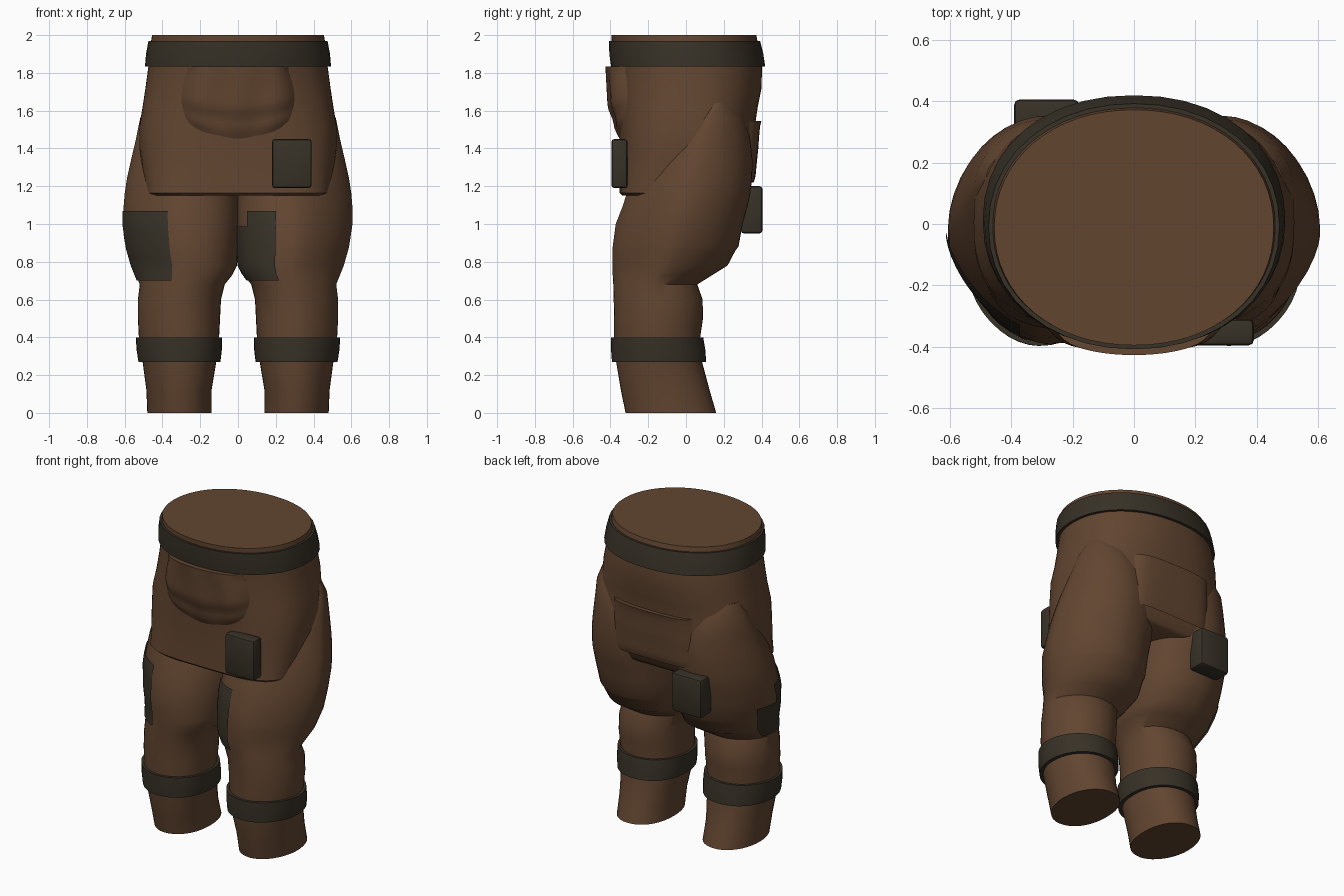
import bpy, bmesh, math

if "Cube" in bpy.data.objects:
    bpy.data.objects.remove(bpy.data.objects["Cube"])

def material(name, rgb):
    m = bpy.data.materials.new(name)
    m.diffuse_color = (*rgb, 1)
    m.use_nodes = True
    m.node_tree.nodes["Principled BSDF"].inputs["Base Color"].default_value = m.diffuse_color
    return m

BROWN = material("brown cloth", (0.122, 0.060, 0.030))
DARK = material("dark leather", (0.039, 0.031, 0.020))

def finish(name, bm, mat, angle=40):
    bmesh.ops.recalc_face_normals(bm, faces=bm.faces)
    me = bpy.data.meshes.new(name)
    bm.to_mesh(me)
    bm.free()
    ob = bpy.data.objects.new(name, me)
    bpy.context.collection.objects.link(ob)
    me.materials.append(mat)
    bpy.ops.object.select_all(action='DESELECT')
    bpy.context.view_layer.objects.active = ob
    ob.select_set(True)
    bpy.ops.object.shade_smooth_by_angle(angle=math.radians(angle))
    return ob

def ring_at(rings, z):
    """Interpolate a section (z, x0, x1, y0, y1, exponent)."""
    for a, b in zip(rings, rings[1:]):
        if a[0] <= z <= b[0]:
            t = (z - a[0]) / (b[0] - a[0])
            return [p + (q - p) * t for p, q in zip(a, b)]
    return rings[-1] if z > rings[-1][0] else rings[0]

def point(ring, deg, grow=0.0):
    z, x0, x1, y0, y1, e = ring
    c, s = math.cos(math.radians(deg)), math.sin(math.radians(deg))
    # legs are rounder on the outside, most of all at the front, and fuller inside
    if abs(x0 + x1) > 0.01:
        thigh = min(1, max(0, (z - 0.55) / 0.2))
        if c * (x0 + x1) > 0:
            e -= (0.3 + 0.25 * thigh) if s < 0 else 0.1 + 0.15 * thigh
        else:
            e += 0.2 * thigh
    bend = lambda v: math.copysign(abs(v) ** (2 / e), v)
    return ((x0 + x1) / 2 + ((x1 - x0) / 2 + grow) * bend(c),
            (y0 + y1) / 2 + ((y1 - y0) / 2 + grow) * bend(s), z)

def loft(name, rings, mat, n=40, caps=True):
    bm = bmesh.new()
    rows = [[bm.verts.new(point(r, 360 * i / n)) for i in range(n)] for r in rings]
    for a, b in zip(rows, rows[1:]):
        for i in range(n):
            j = (i + 1) % n
            bm.faces.new((a[i], a[j], b[j], b[i]))
    if caps:
        bm.faces.new(rows[0])
        bm.faces.new(rows[-1])
    return finish(name, bm, mat)

def band(name, rings, z0, z1, grow0, grow1, mat):
    """Closed strap around a lofted body."""
    out = []
    for z, g in ((z0, 0.0), (z0, grow0), ((z0 + z1) / 2, (grow0 + grow1) / 2 + 0.003),
                 (z1, grow1), (z1, 0.0)):
        r = ring_at(rings, z)
        out.append((z, r[1] - g, r[2] + g, r[3] - g, r[4] + g, r[5]))
    return loft(name, out, mat, caps=False)

def mirrored(r, side):
    return r if side > 0 else (r[0], -r[2], -r[1], *r[3:])

# Hips and front apron
hips = [(1.15, -0.475, 0.475, -0.335, 0.30, 3.8), (1.165, -0.49, 0.49, -0.352, 0.32, 3.8),
        (1.25, -0.503, 0.503, -0.35, 0.35, 3.3), (1.4, -0.522, 0.522, -0.35, 0.363, 2.8),
        (1.52, -0.522, 0.522, -0.355, 0.365, 2.6), (1.62, -0.505, 0.505, -0.36, 0.38, 2.4),
        (1.72, -0.49, 0.49, -0.367, 0.40, 2.3), (1.83, -0.475, 0.475, -0.378, 0.402, 2.15),
        (1.95, -0.463, 0.463, -0.393, 0.382, 2.1), (2.0, -0.455, 0.455, -0.395, 0.372, 2.1)]
loft("hips", hips, BROWN, 64)
band("belt", hips, 1.835, 1.97, 0.018, 0.014, DARK)

# Legs with cuffs and thigh patches
leg = [(0.0, 0.14, 0.48, -0.32, 0.16, 2.2), (0.12, 0.14, 0.485, -0.345, 0.125, 2.2),
       (0.27, 0.115, 0.505, -0.37, 0.085, 2.2), (0.4, 0.10, 0.525, -0.38, 0.075, 2.1),
       (0.5, 0.095, 0.53, -0.38, 0.09, 2.1), (0.6, 0.09, 0.53, -0.383, 0.088, 2.1),
       (0.68, 0.07, 0.52, -0.385, 0.06, 2.1), (0.73, 0.03, 0.54, -0.388, 0.14, 2.1),
       (0.78, 0.005, 0.56, -0.39, 0.22, 2.1), (0.86, 0.0, 0.583, -0.39, 0.262, 2.1),
       (0.88, -0.005, 0.588, -0.388, 0.278, 2.1), (1.0, -0.01, 0.606, -0.372, 0.30, 2.1),
       (1.1, -0.01, 0.605, -0.333, 0.328, 2.1), (1.16, -0.005, 0.60, -0.315, 0.34, 2.1),
       (1.24, 0.0, 0.588, -0.28, 0.35, 2.1), (1.34, 0.02, 0.566, -0.23, 0.352, 2.1),
       (1.45, 0.06, 0.54, -0.15, 0.34, 2.1), (1.56, 0.12, 0.518, -0.05, 0.31, 2.1),
       (1.64, 0.22, 0.48, 0.06, 0.25, 2.1)]
for side, label in ((1, "right"), (-1, "left")):
    rings = [mirrored(r, side) for r in leg]
    loft(label + "_leg", rings, BROWN)
    band(label + "_cuff", rings, 0.27, 0.40, 0.022, 0.016, DARK)
    # thin patch wrapped round one side of the thigh
    bm = bmesh.new()
    a0, a1 = (155, 251) if side < 0 else (175, 255)
    rows = []
    for k in range(10):
        r = ring_at(rings, 0.70 + 0.37 * k / 9)
        rows.append([bm.verts.new(point(r, a0 + (a1 - a0) * i / 16, 0.008))
                     for i in range(17)])
    for k in range(9):
        for i in range(16):
            if side < 0 and i < 5 and k > 5 or side > 0 and i < 9 and k > 6:
                continue
            bm.faces.new((rows[k][i], rows[k][i + 1], rows[k + 1][i + 1], rows[k + 1][i]))
    bmesh.ops.delete(bm, geom=[v for v in bm.verts if not v.link_faces], context='VERTS')
    finish(label + "_thigh_patch", bm, DARK)

# Sagging pockets: puffed sheets whose borders sink into the hips
def pocket(name, front, z0, z1, half_width, depth):
    bm = bmesh.new()
    nu, nv = 24, 16
    rows = []
    for k in range(nv + 1):
        v = k / nv
        row = []
        for i in range(nu + 1):
            u = 2 * i / nu - 1
            z = z0(u) + (z1 - z0(u)) * v
            r = ring_at(hips, z)
            cy, ry, rx, e = (r[3] + r[4]) / 2, (r[4] - r[3]) / 2, r[2], r[5]
            x = u * half_width(v)
            skin = ry * (1 - (abs(x) / rx) ** e) ** (1 / e)
            puff = -0.012 + depth(u, v) * (1 - u ** 10)
            row.append(bm.verts.new((x, cy + (-1 if front else 1) * (skin + puff), z)))
        rows.append(row)
    for a, b in zip(rows, rows[1:]):
        for i in range(nu):
            bm.faces.new((a[i], a[i + 1], b[i + 1], b[i]))
    # close the open upper lip back into the hips
    lip = [bm.verts.new((p.co.x, p.co.y + (0.09 if front else -0.06), p.co.z - 0.005))
           for p in rows[-1]]
    for i in range(nu):
        bm.faces.new((rows[-1][i], rows[-1][i + 1], lip[i + 1], lip[i]))
    return finish(name, bm, BROWN, 50)

pocket("front_pocket", True, lambda u: 1.43 + 0.09 * u * u, 1.835,
       lambda v: 0.275 + 0.035 * math.sin(math.pi * min(1, v * 1.1)),
       lambda u, v: 0.06 * min(1, v * 3.2) * (1 - 0.35 * math.exp(-((v - 0.3) / 0.1) ** 2))
       + 0.007 * math.cos(9 * u) * math.sin(math.pi * v))
pocket("back_pocket", False, lambda u: 1.22, 1.545,
       lambda v: 0.29, lambda u, v: 0.03 + 0.012 * v ** 3)

# Belt pouches
def pouch(name, lo, hi):
    bm = bmesh.new()
    bmesh.ops.create_cube(bm, size=1)
    for v in bm.verts:
        v.co = [(a + b) / 2 + c * (b - a) for a, b, c in zip(lo, hi, v.co)]
    bmesh.ops.bevel(bm, geom=bm.edges[:], offset=0.016, segments=2,
                    profile=0.5, affect='EDGES')
    return finish(name, bm, DARK)

pouch("front_pouch", (0.18, -0.395, 1.19), (0.39, -0.31, 1.45))
pouch("back_pouch", (-0.39, 0.29, 0.95), (-0.18, 0.405, 1.20))
